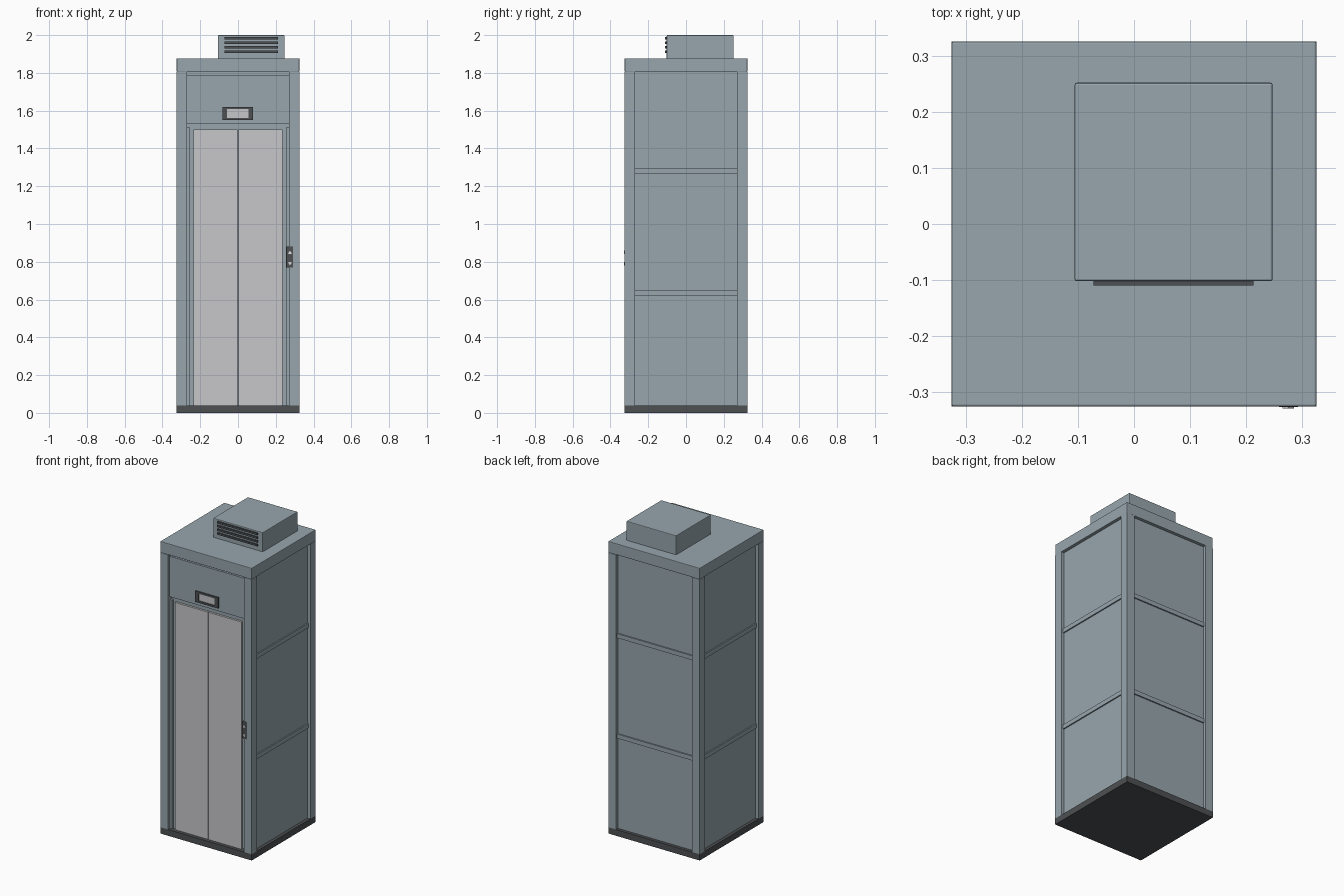
import bpy
import math

cube = bpy.data.objects.get("Cube")
if cube:
    bpy.data.objects.remove(cube, do_unlink=True)


def material(name, r, g, b):
    m = bpy.data.materials.new(name)
    m.use_nodes = True
    m.diffuse_color = (r, g, b, 1)
    m.node_tree.nodes["Principled BSDF"].inputs["Base Color"].default_value = (r, g, b, 1)
    return m


STEEL = material("blue grey steel", 0.31, 0.38, 0.42)
DOOR = material("brushed door grey", 0.57, 0.57, 0.59)
DARK = material("dark charcoal", 0.075, 0.08, 0.085)
LIGHT = material("button white", 0.75, 0.75, 0.76)


def box(name, x0, x1, y0, y1, z0, z1, mat, bevel=0):
    """Box from its limits, with an optional rounded edge."""
    centre = ((x0 + x1) / 2, (y0 + y1) / 2, (z0 + z1) / 2)
    bpy.ops.mesh.primitive_cube_add(size=1, location=centre)
    ob = bpy.context.object
    ob.name = name
    ob.scale = (x1 - x0, y1 - y0, z1 - z0)
    bpy.ops.object.transform_apply(location=False, rotation=False, scale=True)
    ob.data.materials.append(mat)
    if bevel:
        mod = ob.modifiers.new("edge", 'BEVEL')
        mod.width = bevel
        mod.segments = 2
    return ob


H = 0.325       # half width of the cabin
IN = 0.27       # half width between the columns
BASE = 0.04
EAVE = 1.805
ROOF = 1.877

# Floor and roof slabs
box("floor_base", -H, H, -H, H, 0, BASE, DARK)
box("roof_frame", -H, H, -H, H, EAVE, ROOF, STEEL, 0.003)

# Corner columns
for sx, side in ((-1, "right"), (1, "left")):
    for sy, end in ((-1, "front"), (1, "back")):
        xs = sorted((sx * IN, sx * H))
        ys = sorted((sy * IN, sy * H))
        box(f"{end}_{side}_column", *xs, *ys, BASE, EAVE, STEEL)

# Recessed wall panels with two cross rails each on the sides and back
for name, angle in (("left", 0), ("back", 90), ("right", 180)):
    parts = [box(f"{name}_wall", 0.28, 0.305, -IN, IN, BASE, EAVE, STEEL)]
    for label, z in (("lower", 0.635), ("upper", 1.28)):
        parts.append(box(f"{name}_{label}_rail", 0.30, 0.313, -IN, IN,
                         z - 0.014, z + 0.014, STEEL))
    for ob in parts:
        c, s = math.cos(math.radians(angle)), math.sin(math.radians(angle))
        x, y, z = ob.location
        ob.location = (x * c - y * s, x * s + y * c, z)
        ob.rotation_euler.z = math.radians(angle)

# Front wall, door posts and header
box("door_surround", -IN, IN, -0.29, -0.275, BASE, EAVE, STEEL)
box("header_panel", -IN, IN, -0.309, -0.285, 1.53, 1.79, STEEL)
for s, side in ((-1, "right"), (1, "left")):
    xs = sorted((s * 0.255, s * IN))
    box(f"{side}_door_post", *xs, -0.305, -0.285, BASE, 1.51, STEEL)
    # Sliding door leaf with a narrow centre gap
    xs = sorted((s * 0.0015, s * 0.236))
    box(f"{side}_door", *xs, -0.303, -0.285, BASE, 1.5, DOOR)

# Floor display: a raised bezel around a screen
X0, X1, Z0, Z1 = -0.083, 0.08, 1.55, 1.62
RIM_X, RIM_Z, FRONT, REAR = 0.024, 0.012, -0.317, -0.305
box("display_screen", X0 + RIM_X, X1 - RIM_X, -0.312, REAR, Z0 + RIM_Z, Z1 - RIM_Z, DOOR)
box("display_bezel_top", X0, X1, FRONT, REAR, Z1 - RIM_Z, Z1, DARK)
box("display_bezel_bottom", X0, X1, FRONT, REAR, Z0, Z0 + RIM_Z, DARK)
box("display_bezel_right", X0, X0 + RIM_X, FRONT, REAR, Z0 + RIM_Z, Z1 - RIM_Z, DARK)
box("display_bezel_left", X1 - RIM_X, X1, FRONT, REAR, Z0 + RIM_Z, Z1 - RIM_Z, DARK)

# Call plate with up and down buttons
box("call_plate", 0.258, 0.292, -0.3265, -0.32, 0.77, 0.88, DARK)
for name, z, turn in (("up", 0.848, 90), ("down", 0.792, -90)):
    bpy.ops.mesh.primitive_cylinder_add(vertices=3, radius=0.012, depth=0.007,
                                        location=(0.275, -0.3255, z))
    ob = bpy.context.object
    ob.name = f"{name}_button"
    ob.rotation_euler.x = math.radians(turn)
    ob.data.materials.append(LIGHT)

# Machine housing on the roof with louvre slats
box("machine_housing", -0.106, 0.247, -0.102, 0.252, ROOF - 0.005, 2.0, STEEL, 0.004)
for i in range(4):
    z = 1.912 + i * 0.024
    box(f"vent_slat_{i + 1}", -0.072, 0.213, -0.11, -0.098, z - 0.006, z + 0.006, DARK)
